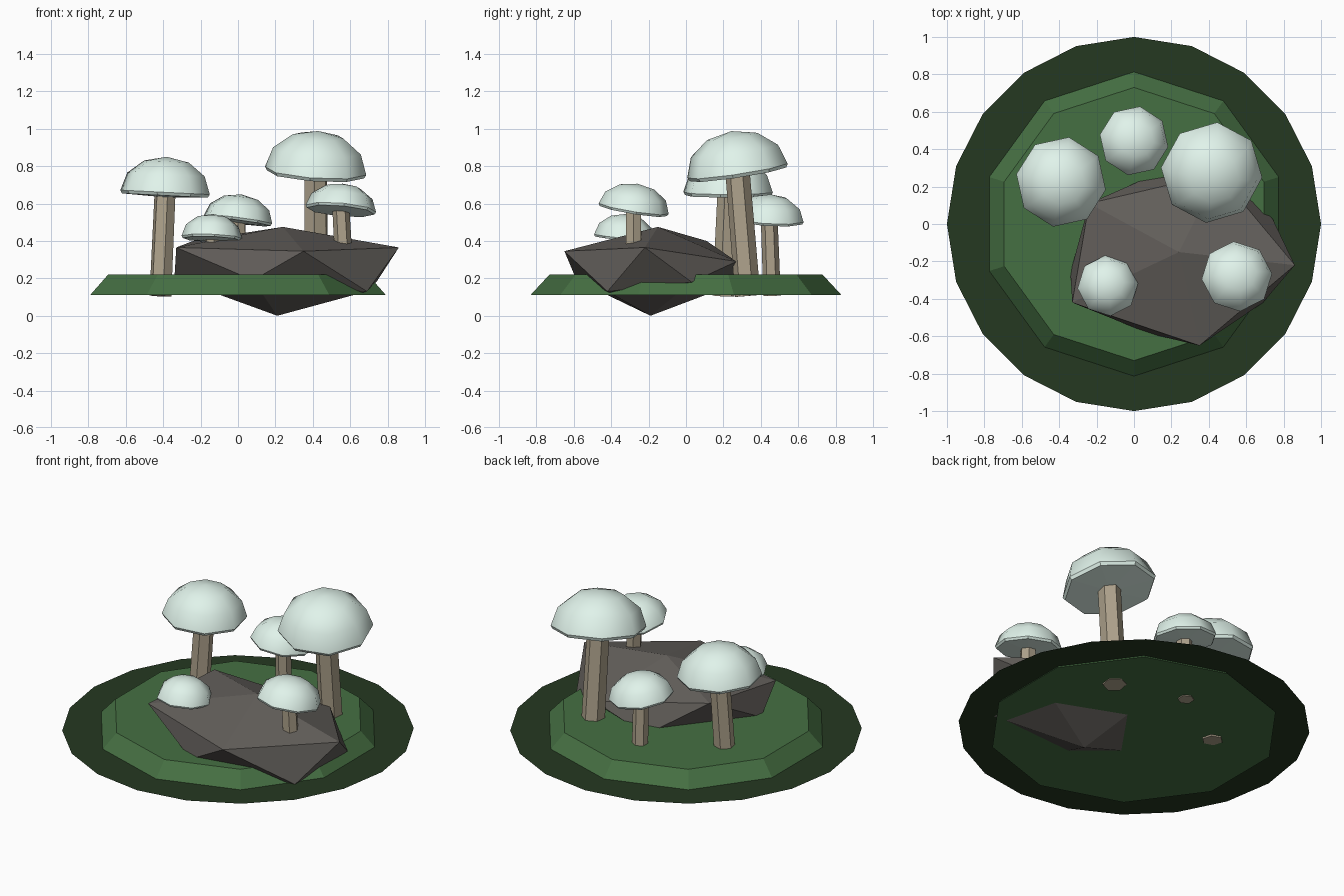
import bpy, bmesh, math
from mathutils import Vector, Matrix

if "Cube" in bpy.data.objects:
    bpy.data.objects.remove(bpy.data.objects["Cube"])


def material(name, rgb):
    m = bpy.data.materials.new(name)
    m.diffuse_color = (*rgb, 1)
    m.use_nodes = True
    m.node_tree.nodes["Principled BSDF"].inputs["Base Color"].default_value = m.diffuse_color
    return m


GRASS = material("grass", (0.06, 0.16, 0.055))
SOIL = material("dark_grass", (0.018, 0.04, 0.015))
STONE = material("stone", (0.125, 0.115, 0.105))
STEM = material("stem", (0.42, 0.36, 0.26))
CAP = material("cap", (0.75, 0.9, 0.83))


def finish(bm, name, mat):
    me = bpy.data.meshes.new(name)
    bmesh.ops.recalc_face_normals(bm, faces=bm.faces)
    bm.to_mesh(me)
    bm.free()
    ob = bpy.data.objects.new(name, me)
    bpy.context.collection.objects.link(ob)
    me.materials.append(mat)
    return ob


def lathe(profile, sides, start):
    """Rings of (radius, z); radius 0 makes a pole."""
    bm = bmesh.new()
    rings = []
    for r, z in profile:
        n = sides if r > 0 else 1
        rings.append([bm.verts.new((r * math.cos(start + math.tau * i / sides),
                                    r * math.sin(start + math.tau * i / sides), z)) for i in range(n)])
    for k, (a, b) in enumerate(zip(rings, rings[1:])):
        for i in range(sides):
            j = (i + 1) % sides
            quad = [a[i % len(a)], a[j % len(a)], b[j % len(b)], b[i % len(b)]]
            bm.faces.new(list(dict.fromkeys(quad)))
    for ring in (rings[0], rings[-1]):
        if len(ring) > 1:
            bm.faces.new(ring)
    return bm


# Flat outer disc, 20 sides
bm = bmesh.new()
bmesh.ops.create_circle(bm, cap_ends=True, segments=20, radius=1,
                        matrix=Matrix.Translation((0, 0, 0.13)))
disc = finish(bm, "ground_disc", SOIL)
if disc.data.polygons[0].normal.z < 0:
    disc.data.flip_normals()

# Low ten-sided grass mound
finish(lathe([(0.83, 0.112), (0.73, 0.22)], 10, math.pi / 2), "grass_mound", GRASS)

# Boulder: a squashed, uneven icosahedron
top, bottom = (0.24, -0.15, 0.475), (0.21, -0.19, 0.0)
upper = [(0.35, -0.65, 0.345), (0.86, -0.22, 0.365), (0.45, 0.27, 0.29),
         (-0.24, 0.11, 0.40), (-0.33, -0.42, 0.365)]
lower = [(0.08, -0.585, 0.19), (0.69, -0.42, 0.13), (0.74, 0.03, 0.18),
         (0.1, 0.26, 0.17), (-0.34, -0.26, 0.2)]
bm = bmesh.new()
T, B = bm.verts.new(top), bm.verts.new(bottom)
U, L = [[bm.verts.new(p) for p in ring] for ring in (upper, lower)]
for i in range(5):
    j = (i + 1) % 5
    for f in ((T, U[i], U[j]), (U[i], L[j], U[j]), (L[i], L[j], U[i]), (B, L[j], L[i])):
        bm.faces.new(f)
finish(bm, "boulder", STONE)


def mushroom(name, foot, rim, radius, height, slope, turn):
    foot, rim = Vector(foot), Vector(rim)
    # Six-sided leaning stem
    axis = rim - foot
    stem = finish(lathe([(radius * 0.25, 0), (radius * 0.24, axis.length)], 6, 0.5), name + "_stem", STEM)
    stem.matrix_world = Matrix.Translation(foot) @ axis.to_track_quat('Z', 'Y').to_matrix().to_4x4()
    # Eight-sided dome cap with a small lip and nearly flat underside
    prof = [(0, -0.11 * radius), (0.96 * radius, -0.07 * radius)]
    prof += [(radius * math.cos(a), height * math.sin(a)) for a in (0, math.pi / 6, math.pi / 3)]
    prof.append((0, height))
    bm = lathe(prof, 8, math.radians(turn))
    for f in bm.faces:
        f.smooth = f.calc_center_median().z > 0
    cap = finish(bm, name + "_cap", CAP)
    n = Vector((-slope[0], -slope[1], 1)).normalized()
    q = Vector((0, 0, 1)).rotation_difference(n)
    cap.matrix_world = Matrix.Translation(rim) @ q.to_matrix().to_4x4()


mushroom("left_mushroom", (-0.415, 0.2, 0.106), (-0.39, 0.225, 0.66), 0.243, 0.19, (-0.05, 0.0), 80)
mushroom("back_mushroom", (0.0, 0.46, 0.106), (0.0, 0.445, 0.515), 0.187, 0.135, (-0.13, -0.06), 80)
mushroom("tall_mushroom", (0.42, 0.33, 0.106), (0.415, 0.275, 0.775), 0.273, 0.215, (-0.07, 0.15), 84)
mushroom("right_mushroom", (0.565, -0.28, 0.3), (0.55, -0.28, 0.573), 0.19, 0.135, (-0.09, -0.16), 95)
mushroom("small_mushroom", (-0.13, -0.32, 0.3), (-0.14, -0.33, 0.42), 0.163, 0.125, (-0.04, -0.1), 95)
